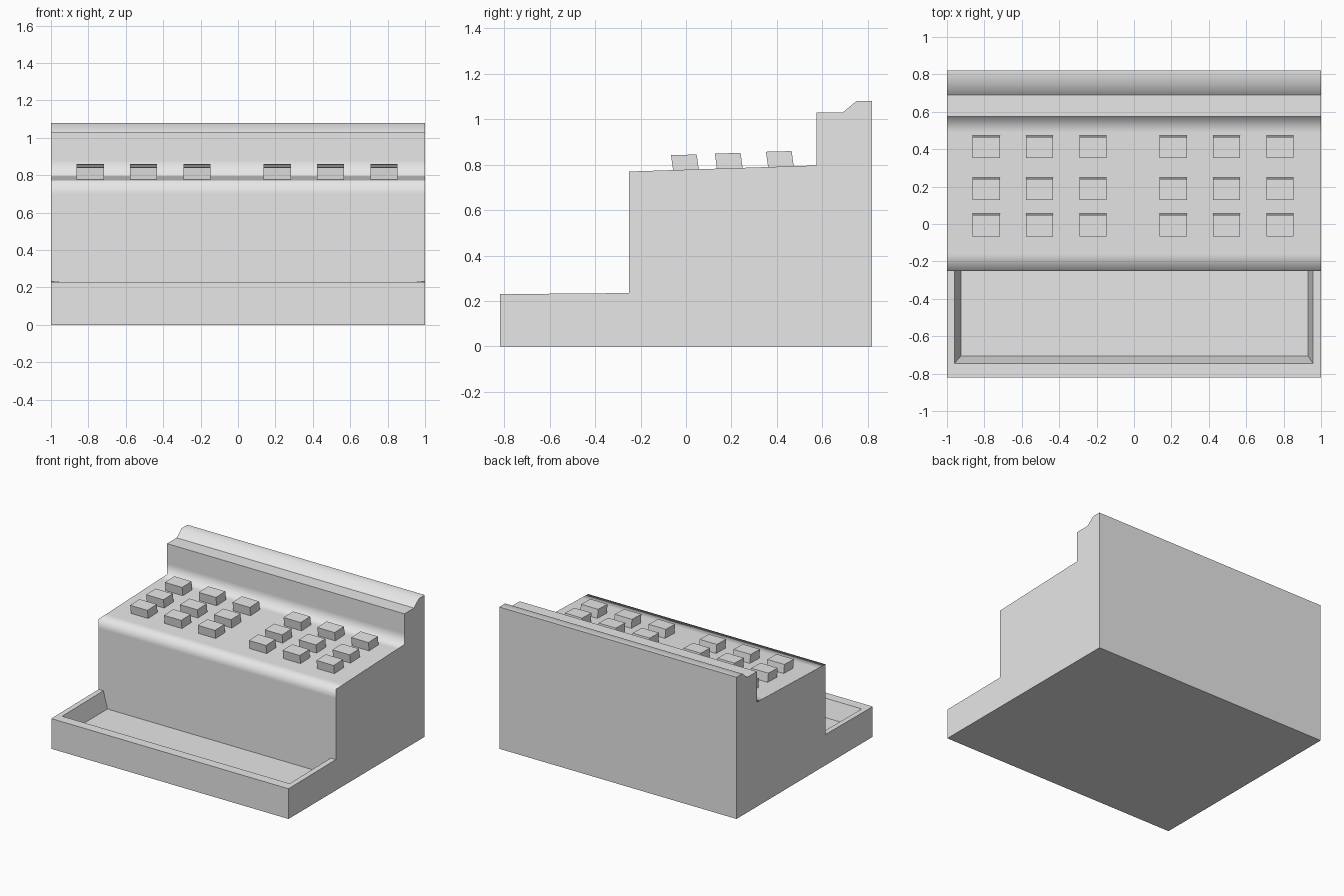
import bpy, bmesh

if "Cube" in bpy.data.objects:
    bpy.data.objects.remove(bpy.data.objects["Cube"])

grey = bpy.data.materials.new("light grey")
grey.diffuse_color = (0.8, 0.8, 0.8, 1)
grey.use_nodes = True
grey.node_tree.nodes["Principled BSDF"].inputs["Base Color"].default_value = grey.diffuse_color


def finish(bm, name):
    bmesh.ops.recalc_face_normals(bm, faces=bm.faces)
    mesh = bpy.data.meshes.new(name)
    bm.to_mesh(mesh)
    bm.free()
    obj = bpy.data.objects.new(name, mesh)
    obj.data.materials.append(grey)
    bpy.context.collection.objects.link(obj)
    return obj


# Side profile (y, z, softly shaded corner?) swept across the full width
PROFILE = [
    (-0.82, 0, False), (0.82, 0, False), (0.82, 1.08, False),
    (0.75, 1.08, True), (0.69, 1.03, False), (0.575, 1.03, False),
    (0.575, 0.88, True), (0.575, 0.797, True), (0.49, 0.794, True),
    (-0.16, 0.773, True), (-0.25, 0.77, True), (-0.25, 0.70, True),
    (-0.25, 0.235, False), (-0.82, 0.23, False),
]
bm = bmesh.new()
left = [bm.verts.new((-1, y, z)) for y, z, _ in PROFILE]
right = [bm.verts.new((1, y, z)) for y, z, _ in PROFILE]
bm.faces.new(left)
bm.faces.new(right)
n = len(PROFILE)
for i in range(n):
    j = (i + 1) % n
    f = bm.faces.new((left[i], left[j], right[j], right[i]))
    f.smooth = True
    if i == n - 2:
        tray_top = f

# Recessed tray with sloping side and front walls and an upright back
rim = [(-0.96, -0.745), (0.957, -0.745), (0.957, -0.25), (-0.96, -0.25)]
base = [(-0.925, -0.705), (0.93, -0.705), (0.93, -0.25), (-0.925, -0.25)]
a = [bm.verts.new((x, y, 0.23 if y < -0.5 else 0.235)) for x, y in rim]
b = [bm.verts.new((x, y, 0.105)) for x, y in base]
fl, fr, bl, br = left[-1], right[-1], left[-2], right[-2]
wall = next(f for f in bm.faces if left[-2] in f.verts and left[-3] in f.verts
            and right[-2] in f.verts and right[-3] in f.verts)
bm.faces.remove(tray_top)
bm.faces.remove(wall)
bm.faces.new((fl, fr, a[1], a[0]))
bm.faces.new((fr, br, a[2], a[1]))
bm.faces.new((fl, a[0], a[3], bl))
for i in range(3):
    k = (i + 3) % 4
    bm.faces.new((a[k], a[(k + 1) % 4], b[(k + 1) % 4], b[k]))
bm.faces.new(b)
# Upright face above the tray, continuing down to the tray floor
bm.faces.new((left[-3], right[-3], br, a[2], b[2], b[3], a[3], bl)).smooth = True

# Only the soft corners blend; every other edge stays crisp
soft = {(left[i], right[i]) for i in range(n) if PROFILE[i][2]}
for e in bm.edges:
    v, w = e.verts
    e.smooth = (v, w) in soft or (w, v) in soft
finish(bm, "console_body")

# Keys: three rows of six, each leaning slightly forward
X_CENTRES = (-0.79, -0.505, -0.22, 0.21, 0.495, 0.78)
ROWS = ((-0.056, 0.77, 0.842), (0.137, 0.777, 0.849), (0.362, 0.785, 0.857))
for r, (y, low, top) in enumerate(ROWS):
    for c, x in enumerate(X_CENTRES):
        bm = bmesh.new()
        bmesh.ops.create_cube(bm, size=1)
        for v in bm.verts:
            up, back = v.co.z > 0, v.co.y > 0
            v.co = (x + v.co.x * 0.145,
                    y + (0.113 if back else 0) - (0.01 if up else 0),
                    (top if up else low) + (0.003 if back else 0))
        finish(bm, f"key_row{r + 1}_{c + 1}")
